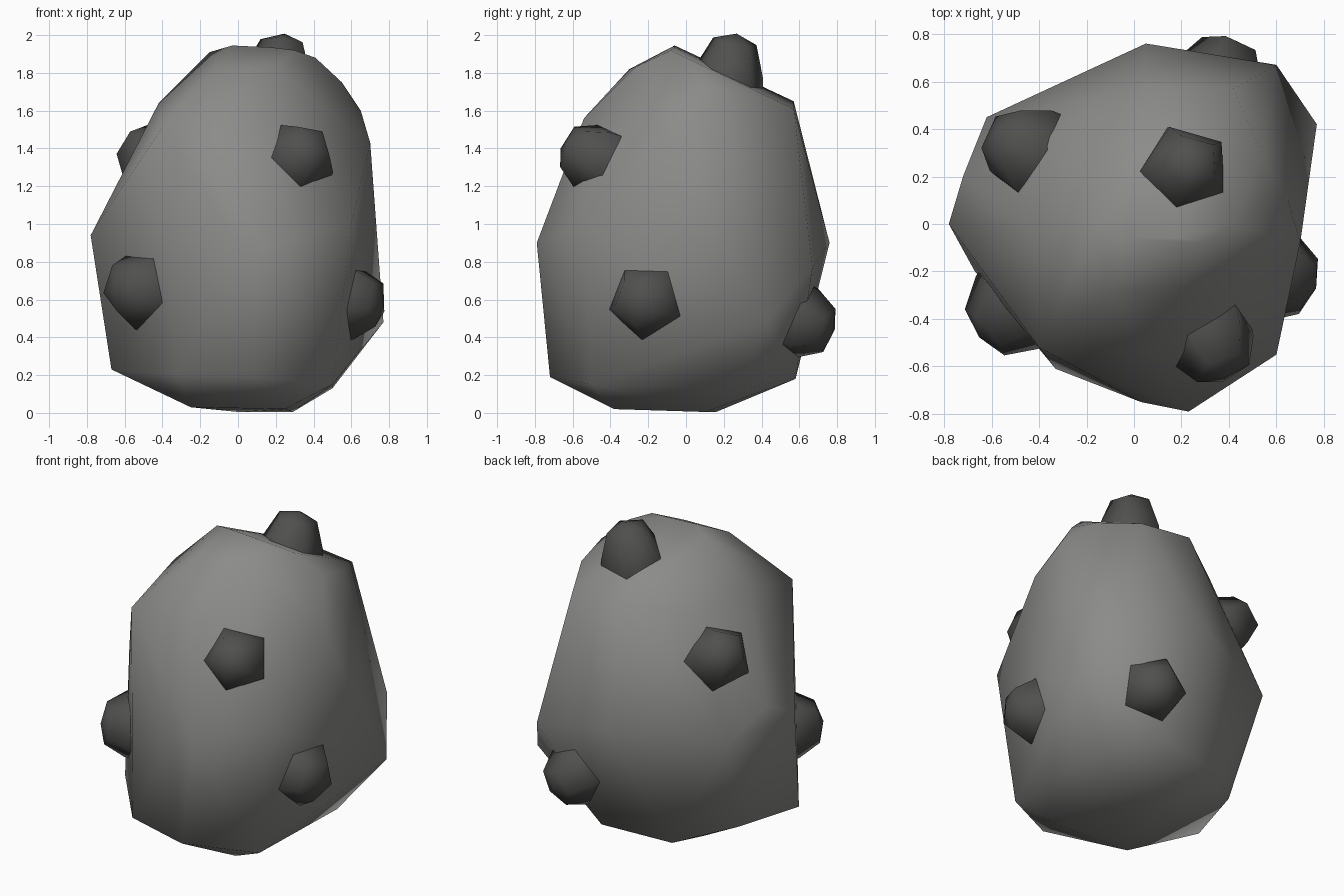
import bpy, bmesh, math
from mathutils import Vector, Matrix
from mathutils.bvhtree import BVHTree

if "Cube" in bpy.data.objects:
    bpy.data.objects.remove(bpy.data.objects["Cube"])


def grey(name, value):
    mat = bpy.data.materials.new(name)
    mat.diffuse_color = (value, value, value * .97, 1)
    mat.use_nodes = True
    mat.node_tree.nodes["Principled BSDF"].inputs["Base Color"].default_value = mat.diffuse_color
    return mat


stone = grey("stone", .26)
dark_stone = grey("dark_stone", .08)


def finish(bm, name, angle, mat):
    bmesh.ops.recalc_face_normals(bm, faces=bm.faces)
    me = bpy.data.meshes.new(name)
    bm.to_mesh(me)
    me.materials.append(mat)
    ob = bpy.data.objects.new(name, me)
    bpy.context.collection.objects.link(ob)
    bpy.ops.object.select_all(action='DESELECT')
    ob.select_set(True)
    bpy.context.view_layer.objects.active = ob
    bpy.ops.object.shade_smooth_by_angle(angle=math.radians(angle))
    return ob


# main boulder: hull around its corner points
corners = [
    # underside
    (-.25, -.36, .03), (.25, -.38, .02), (.29, .1, .005), (0, .16, .005), (-.2, .1, .03),
    # lower rim
    (-.67, -.2, .23), (-.33, -.61, .2), (.1, -.72, .19), (.5, -.5, .15), (.5, .3, .13),
    (.2, .58, .18), (-.25, .5, .15), (-.54, .23, .23), (.77, .42, .48),
    # waist
    (-.78, 0, .94), (.03, -.75, .85), (.23, -.79, .9), (.6, -.55, 1.0),
    (.6, .67, .77), (.05, .76, .9), (-.62, .45, .87), (-.72, .2, 1.05),
    # shoulder
    (-.40, -.52, 1.51), (.1, -.54, 1.56), (.7, -.08, 1.43), (.65, .1, 1.6),
    (.42, .57, 1.61), (.05, .57, 1.65), (-.3, .35, 1.58), (-.42, -.05, 1.64),
    # crown
    (-.1, -.3, 1.82), (-.15, 0, 1.91), (-.03, -.06, 1.945), (.18, -.06, 1.935),
    (.3, -.08, 1.92), (.41, .0, 1.88), (.55, .08, 1.75), (.54, .3, 1.69), (.2, -.27, 1.83),
]
bm = bmesh.new()
for c in corners:
    bm.verts.new(c)
bmesh.ops.convex_hull(bm, input=bm.verts)
loose = [v for v in bm.verts if not v.link_faces]
bmesh.ops.delete(bm, geom=loose, context='VERTS')
tree = BVHTree.FromBMesh(bm)
finish(bm, "boulder", 80, stone)


# five-sided knob seated on the boulder surface
def knob(name, centre, out, roll, width, tall):
    out = Vector(out).normalized()
    centre = Vector(centre)
    hit = tree.ray_cast(centre + out, -out)[0] or centre
    frame = out.to_track_quat('Z', 'Y').to_matrix().to_4x4()
    bm = bmesh.new()
    for radius, height in ((.2, -.07), (.19, 0), (.12, .13 * tall)):
        for i in range(5):
            a = roll + i * math.tau / 5
            r = radius * width
            bm.verts.new((r * math.cos(a), r * math.sin(a), height))
    bm.verts.new((0, 0, .165 * tall))
    bmesh.ops.convex_hull(bm, input=bm.verts)
    bm.transform(Matrix.Translation(hit) @ frame)
    finish(bm, name, 80, dark_stone)


knobs = [
    ("front_knob", (.33, -.50, 1.36), (.35, -.85, .4), .75, 1.03, 1),
    ("left_knob", (-.55, -.39, .66), (-.75, -.65, .1), .9, 1.12, 1),
    ("right_knob", (.68, -.24, .59), (1, -.35, -.05), -.4, 1.08, .9),
    ("back_knob", (.37, .64, .47), (.3, .9, -.3), 1.3, 1.05, 1),
    ("top_knob", (.22, .23, 1.80), (.12, .18, .98), .63, 1.02, 1.33),
    ("back_left_knob", (-.48, .33, 1.37), (-.65, .45, .6), .6, 1.05, 1.05),
]
for k in knobs:
    knob(*k)
